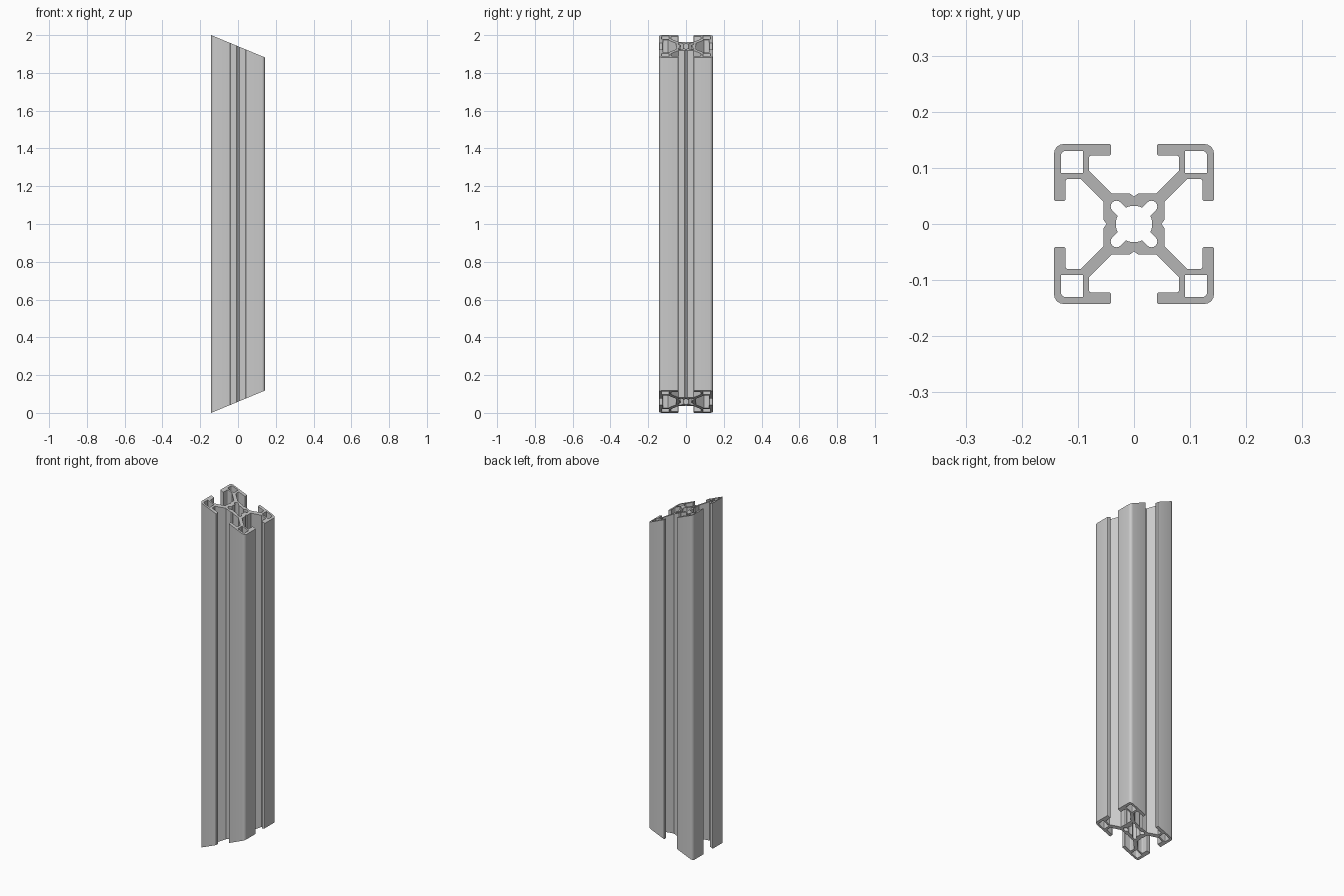
import bpy, bmesh, math
from mathutils import Vector

cube = bpy.data.objects.get("Cube")
if cube:
    bpy.data.objects.remove(cube, do_unlink=True)

LENGTH = 2.0
HALF = 0.1423                       # half width of the section
MITRE = math.tan(math.radians(22.5))


def fillet(corners, steps=4):
    """Round each (x, y, radius) corner of a closed polygon."""
    out = []
    n = len(corners)
    for i, (x, y, r) in enumerate(corners):
        p = Vector((x, y))
        if r == 0:
            out.append(p)
            continue
        a = (Vector(corners[i - 1][:2]) - p).normalized()
        b = (Vector(corners[(i + 1) % n][:2]) - p).normalized()
        half = a.angle(b) / 2
        centre = p + (a + b).normalized() * (r / math.sin(half))
        start = p + a * (r / math.tan(half)) - centre
        end = p + b * (r / math.tan(half)) - centre
        for k in range(steps + 1):
            t = k / steps
            # blend the two radii, then push the point back onto the arc
            out.append(centre + (start * (1 - t) + end * t).normalized() * r)
    return out


def turn(corners, quarter):
    for _ in range(quarter):
        corners = [(-y, x, r) for x, y, r in corners]
    return corners


# Outer outline: core wall, diagonal web, slot lip, up to the rounded corner
lip = HALF - 0.02
outer_half = [
    (0.054, 0.007, 0), (0.054, 0.0395, 0), (0.095, 0.0805, 0),
    (lip, 0.0805, 0.005), (lip, 0.041, 0.003), (HALF, 0.041, 0.003),
]
outer_quadrant = ([(0.049, 0, 0)] + outer_half + [(HALF, HALF, 0.016)]
                  + [(y, x, r) for x, y, r in reversed(outer_half)])
outer = []
for q in range(4):
    outer += turn(outer_quadrant, q)

# Central bore: four shallow arcs joined by rounded diagonal lobes
bore = []
bore_radius, lobe_radius, lobe_at = 0.0325, 0.0105, 0.031
lobe_start = math.pi / 4 - math.asin(lobe_radius / bore_radius)
for q in range(4):
    base = q * math.pi / 2
    for k in range(-3, 4):
        a = base + lobe_start * k / 3
        bore.append(Vector((math.cos(a), math.sin(a))) * bore_radius)
    mid = base + math.pi / 4
    centre = Vector((math.cos(mid), math.sin(mid))) * lobe_at * math.sqrt(2)
    for k in range(-4, 5):
        a = mid + math.pi / 2 * k / 4
        bore.append(centre + Vector((math.cos(a), math.sin(a))) * lobe_radius)

# Corner chambers
near, far = 0.0905, 0.1305
chamber = [(near, near, 0.002), (far, near, 0.002), (far, far, 0.009), (near, far, 0.002)]
loops = [fillet(outer), bore] + [fillet(turn(chamber, q)) for q in range(4)]

# Fill the section and extrude it
bm = bmesh.new()
edges = []
for loop in loops:
    verts = [bm.verts.new((p.x, p.y, 0)) for p in loop]
    edges += [bm.edges.new((v, verts[(i + 1) % len(verts)])) for i, v in enumerate(verts)]
bmesh.ops.triangle_fill(bm, edges=edges, use_beauty=True, normal=(0, 0, 1))
result = bmesh.ops.extrude_face_region(bm, geom=bm.faces[:], use_keep_orig=True)
upper = {g for g in result["geom"] if isinstance(g, bmesh.types.BMVert)}

# Mitre both ends in opposite directions
for v in bm.verts:
    rise = (v.co.x + HALF) * MITRE
    v.co.z = LENGTH - rise if v in upper else rise
bmesh.ops.recalc_face_normals(bm, faces=bm.faces[:])

mesh = bpy.data.meshes.new("slotted_bar")
bm.to_mesh(mesh)
bm.free()
bar = bpy.data.objects.new("slotted_bar", mesh)
bpy.context.collection.objects.link(bar)

# Plain aluminium grey
grey = bpy.data.materials.new("aluminium_grey")
grey.use_nodes = True
colour = (0.59, 0.59, 0.59, 1)
grey.diffuse_color = colour
grey.node_tree.nodes["Principled BSDF"].inputs["Base Color"].default_value = colour
mesh.materials.append(grey)

bpy.ops.object.select_all(action="DESELECT")
bar.select_set(True)
bpy.context.view_layer.objects.active = bar
bpy.ops.object.shade_smooth_by_angle(angle=math.radians(30))
